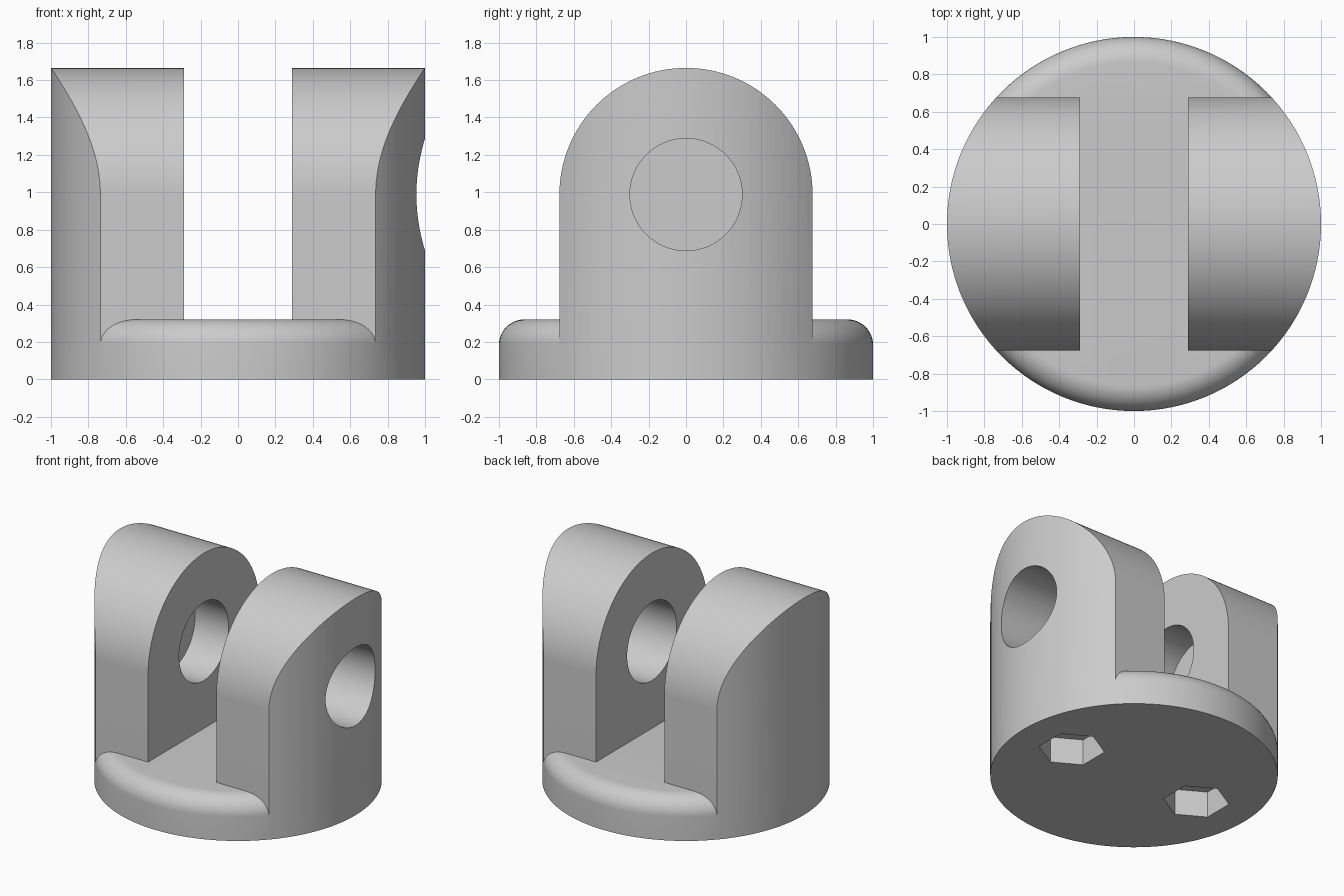
import bpy
import bmesh
from math import pi, cos, sin
from mathutils import Matrix, Vector

SEGS = 128
BASE_TOP, FILLET = 0.32, 0.135
ARM_IN, ARM_HALF, PIN_Z = 0.29, 0.677, 0.988
PIN_R, PIN_END = 0.30, -0.575
HEX_X, HEX_R, HEX_DEPTH = 0.565, 0.23, 0.20

if "Cube" in bpy.data.objects:
    bpy.data.objects.remove(bpy.data.objects["Cube"], do_unlink=True)

grey = bpy.data.materials.new("plain_grey")
grey.use_nodes = True
grey.diffuse_color = (0.6, 0.6, 0.6, 1)
grey.node_tree.nodes["Principled BSDF"].inputs["Base Color"].default_value = (0.6, 0.6, 0.6, 1)


def prism(name, points, direction):
    """Extrude a closed outline of 3D points along a direction."""
    bm = bmesh.new()
    face = bm.faces.new([bm.verts.new(p) for p in points])
    new = bmesh.ops.extrude_face_region(bm, geom=[face])["geom"]
    moved = [v for v in new if isinstance(v, bmesh.types.BMVert)]
    bmesh.ops.translate(bm, verts=moved, vec=direction)
    bmesh.ops.recalc_face_normals(bm, faces=bm.faces)
    mesh = bpy.data.meshes.new(name)
    bm.to_mesh(mesh)
    bm.free()
    mesh.materials.append(grey)
    obj = bpy.data.objects.new(name, mesh)
    bpy.context.collection.objects.link(obj)
    return obj


def ring(radius, count, z=0, x=0, start=0):
    angles = [start + 2 * pi * i / count for i in range(count)]
    return [Vector((x + radius * cos(a), radius * sin(a), z)) for a in angles]


def combine(target, other, operation):
    """Apply a boolean and discard the other solid."""
    mod = target.modifiers.new(operation.lower(), "BOOLEAN")
    mod.object, mod.operation, mod.solver = other, operation, "EXACT"
    bpy.context.view_layer.objects.active = target
    bpy.ops.object.modifier_apply(modifier=mod.name)
    bpy.data.objects.remove(other, do_unlink=True)


# Round base with a rolled upper rim
body = prism("clevis_bracket", ring(1, SEGS), (0, 0, BASE_TOP))
bm = bmesh.new()
bm.from_mesh(body.data)
rim = [e for e in bm.edges if all(v.co.z > BASE_TOP - 0.01 for v in e.verts)]
bmesh.ops.bevel(bm, geom=rim, offset=FILLET, segments=12, profile=0.5, affect="EDGES")
bm.to_mesh(body.data)
bm.free()

# Two round-topped arms, trimmed to the base circle
steps = 64
arch = [(ARM_HALF * cos(pi * i / steps), PIN_Z + ARM_HALF * sin(pi * i / steps))
        for i in range(steps + 1)]
outline = [(ARM_HALF, 0.1)] + arch + [(-ARM_HALF, 0.1)]
for side in (-1, 1):
    arm = prism("arm", [(side * ARM_IN, y, z) for y, z in outline], (side, 0, 0))
    combine(arm, prism("trim", ring(1, SEGS, -0.5), (0, 0, 3)), "INTERSECT")
    combine(body, arm, "UNION")

# Pin bore: through one arm, blind in the other
turn = Matrix.Rotation(pi / 2, 4, "Y")
circle = [turn @ p + Vector((PIN_END, 0, PIN_Z)) for p in ring(PIN_R, 64)]
combine(body, prism("pin_bore", circle, (2, 0, 0)), "DIFFERENCE")

# Hexagonal pockets in the underside
for side in (-1, 1):
    hexagon = ring(HEX_R, 6, -0.1, side * HEX_X, pi / 2)
    combine(body, prism("hex_pocket", hexagon, (0, 0, HEX_DEPTH + 0.1)), "DIFFERENCE")

# Smooth curves, crisp edges
bpy.ops.object.select_all(action="DESELECT")
body.select_set(True)
bpy.context.view_layer.objects.active = body
bpy.ops.object.shade_smooth_by_angle(angle=pi / 6)
